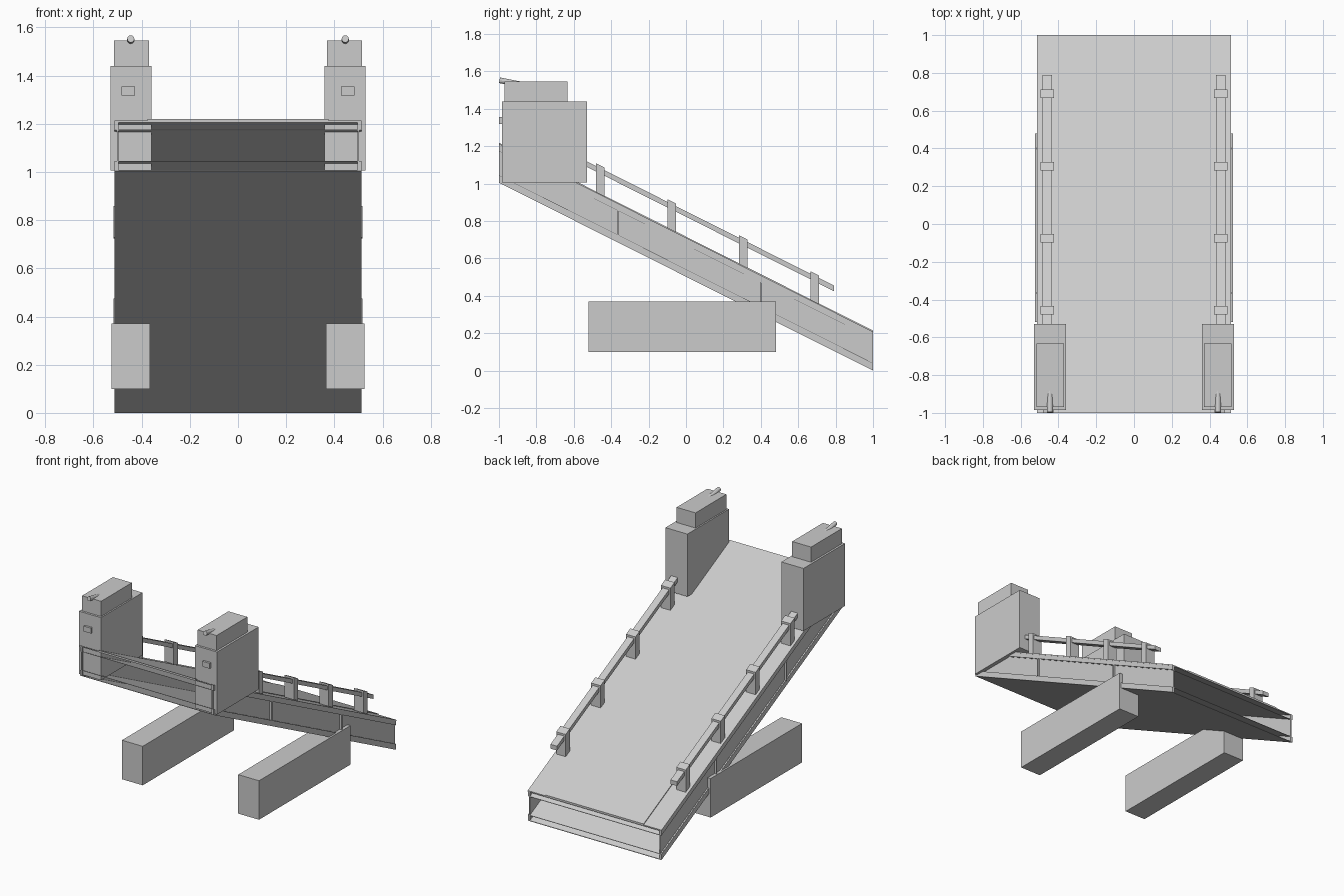
import bpy, bmesh, math
from mathutils import Matrix

cube = bpy.data.objects.get("Cube")
if cube:
    bpy.data.objects.remove(cube, do_unlink=True)

grey = bpy.data.materials.new("plain_grey")
grey.use_nodes = True
colour = (0.6, 0.6, 0.6, 1)
grey.diffuse_color = colour
grey.node_tree.nodes["Principled BSDF"].inputs["Base Color"].default_value = colour


def finish(name, bm):
    bmesh.ops.recalc_face_normals(bm, faces=bm.faces)
    mesh = bpy.data.meshes.new(name)
    bm.to_mesh(mesh)
    bm.free()
    mesh.materials.append(grey)
    ob = bpy.data.objects.new(name, mesh)
    bpy.context.collection.objects.link(ob)
    return ob


def incline(y):
    """Height of the ramp's underside."""
    return 1.005 * (1 - y) / 2


def box(name, xs, ys, zs, sloped=False):
    """Box from ranges; when sloped, heights are measured from the ramp's underside."""
    bm = bmesh.new()
    bmesh.ops.create_cube(bm, size=1)
    for v in bm.verts:
        x, y, z = (r[0] if c < 0 else r[1] for c, r in zip(v.co, (xs, ys, zs)))
        v.co = (x, y, z + incline(y) if sloped else z)
    return finish(name, bm)


def pair(name, xs, ys, zs, sloped=False):
    """The same box on the left and the right."""
    box("left_" + name, xs, ys, zs, sloped)
    box("right_" + name, (-xs[1], -xs[0]), ys, zs, sloped)


# Hollow ramp: horizontal sheets, raised deck, side webs and flanges
full = (-1, 1)
for name, half, zs in (("bottom_sheet", 0.505, (0, 0.004)),
                       ("lower_inner_sheet", 0.505, (0.038, 0.041)),
                       ("upper_inner_sheet", 0.505, (0.168, 0.171)),
                       ("top_sheet", 0.513, (0.2, 0.208)),
                       ("raised_deck", 0.375, (0.208, 0.214))):
    box(name, (-half, half), full, zs, True)
pair("side_web", (0.496, 0.502), full, (0.002, 0.204), True)
pair("lower_flange", (0.502, 0.512), full, (0, 0.04), True)
pair("upper_flange", (0.502, 0.512), full, (0.17, 0.208), True)
for i, y in enumerate((-0.37, 0.395)):
    pair(f"side_rib_{i + 1}", (0.5, 0.516), (y, y + 0.01), (0.04, 0.17), True)

# Ground beams
pair("ground_beam", (0.366, 0.525), (-0.52, 0.48), (0.1, 0.37))

# Handrails with straps
pair("handrail", (0.435, 0.485), (-0.55, 0.79), (0.32, 0.35), True)
for i in range(4):
    y = -0.48 + 0.382 * i
    pair(f"rail_strap_{i + 1}", (0.424, 0.496), (y, y + 0.045), (0.21, 0.364), True)

# Towers with caps and small front vents
pair("tower", (0.36, 0.529), (-0.985, -0.53), (1.007, 1.44))
pair("tower_cap", (0.37, 0.515), (-0.97, -0.633), (1.44, 1.545))
pair("vent", (0.427, 0.483), (-1, -0.985), (1.318, 1.355))

# Tilted spouts on the caps
for side, sign in (("left", 1), ("right", -1)):
    bm = bmesh.new()
    bmesh.ops.create_cone(bm, cap_ends=True, segments=12, radius1=0.015,
                          radius2=0.015, depth=0.12)
    bmesh.ops.rotate(bm, verts=bm.verts, matrix=Matrix.Rotation(math.radians(79), 3, "X"))
    spout = finish(side + "_spout", bm)
    spout.location = (sign * 0.445, -0.938, 1.541)
